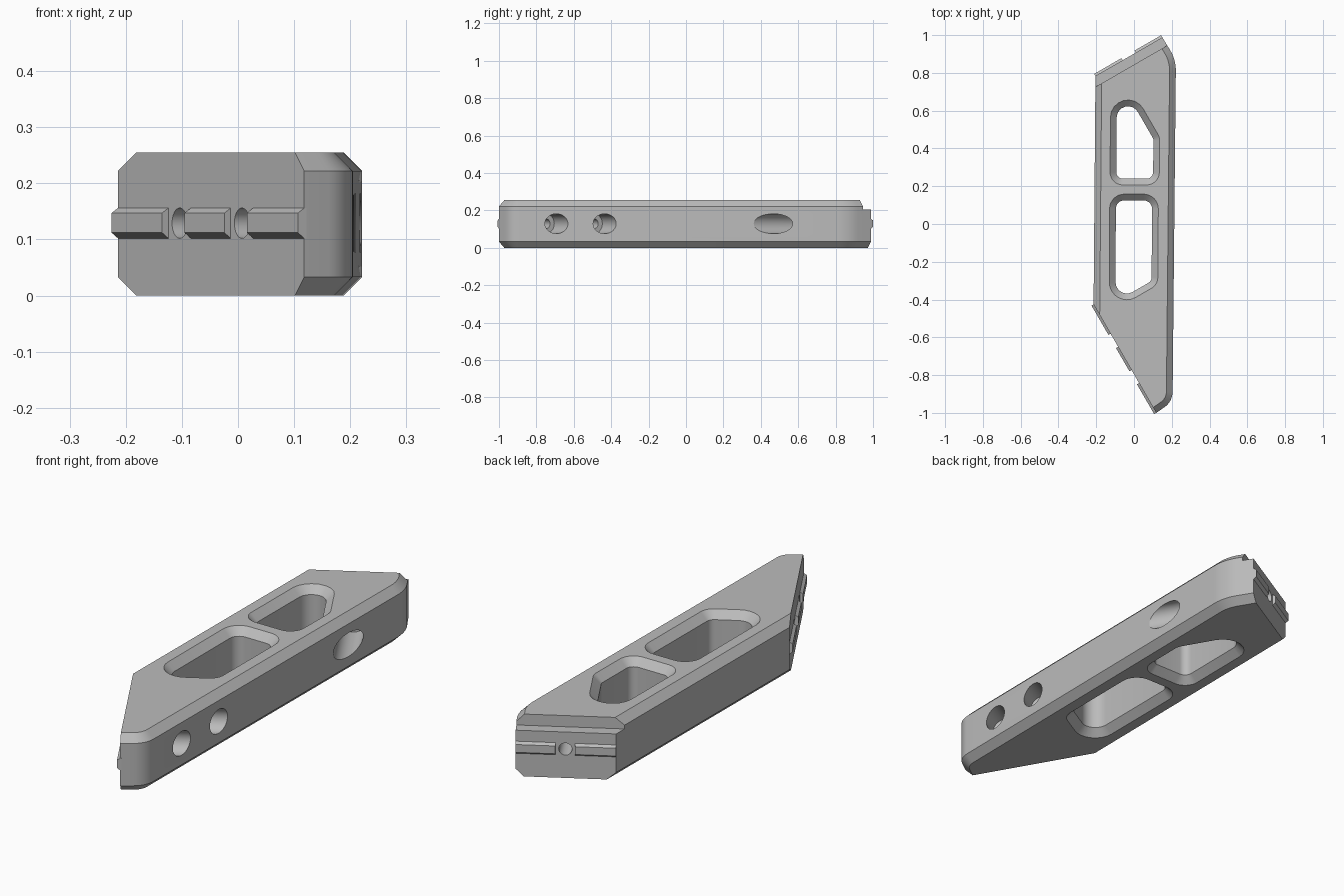
import bpy, bmesh, math
from mathutils import Vector

if "Cube" in bpy.data.objects:
    bpy.data.objects.remove(bpy.data.objects["Cube"], do_unlink=True)

HEIGHT, BEVEL, MID = 0.255, 0.033, 0.129
metal = bpy.data.materials.new("satin grey metal")
metal.use_nodes = True
metal.diffuse_color = (0.5, 0.5, 0.5, 1)
metal.node_tree.nodes["Principled BSDF"].inputs["Base Color"].default_value = (0.5, 0.5, 0.5, 1)


def loft(name, rings):
    """Closed solid through equal-sized rings of points."""
    bm = bmesh.new()
    loops = [[bm.verts.new(p) for p in ring] for ring in rings]
    n = len(loops[0])
    for a, b in zip(loops, loops[1:]):
        for i in range(n):
            j = (i + 1) % n
            bm.faces.new((a[i], a[j], b[j], b[i]))
    bm.faces.new(loops[0][::-1])
    bm.faces.new(loops[-1])
    bmesh.ops.recalc_face_normals(bm, faces=bm.faces)
    mesh = bpy.data.meshes.new(name)
    bm.to_mesh(mesh)
    bm.free()
    mesh.materials.append(metal)
    obj = bpy.data.objects.new(name, mesh)
    bpy.context.collection.objects.link(obj)
    return obj


def rounded(corners, steps=8):
    """Counter-clockwise polygon from (x, y, radius, edge inset); fillets corners."""
    pts = []
    for i, (x, y, r, inset) in enumerate(corners):
        p = Vector((x, y))
        if r == 0:
            pts.append((p, inset))
            continue
        u = (Vector(corners[i - 1][:2]) - p).normalized()
        v = (Vector(corners[(i + 1) % len(corners)][:2]) - p).normalized()
        half = u.angle(v) / 2
        centre = p + (u + v).normalized() * r / math.sin(half)
        start = p + u * r / math.tan(half) - centre
        turn = math.pi - 2 * half
        for k in range(steps + 1):
            a = turn * k / steps
            c, s = math.cos(a), math.sin(a)
            q = Vector((start.x * c - start.y * s, start.x * s + start.y * c))
            pts.append((centre + q, inset))
    return pts


def ring(pts, scale, z):
    """Mitred inset of a polygon by each edge's own amount, at height z."""
    out = []
    for i, (p, inset) in enumerate(pts):
        q, prev_inset = pts[i - 1]
        nxt = pts[(i + 1) % len(pts)][0]
        d1, d2 = (p - q).normalized(), (nxt - p).normalized()
        n1, n2 = Vector((-d1.y, d1.x)), Vector((-d2.y, d2.x))
        a, b = prev_inset * scale, inset * scale
        det = n1.x * n2.y - n1.y * n2.x
        move = Vector(((a * n2.y - b * n1.y) / det, (b * n1.x - a * n2.x) / det))
        out.append((p.x + move.x, p.y + move.y, z))
    return out


def cut(target, cutter):
    cutter.hide_render = True
    mod = target.modifiers.new("cut", "BOOLEAN")
    mod.operation, mod.solver, mod.object = "DIFFERENCE", "EXACT", cutter
    bpy.context.view_layer.objects.active = target
    bpy.ops.object.modifier_apply(modifier=mod.name)
    bpy.data.objects.remove(cutter, do_unlink=True)


# Main body: long bevelled bar with two slanted ends
FRONT, BACK = Vector((-0.214, -0.425, 0)), Vector((0.15, 0.988, 0))
outline = rounded([
    (FRONT.x, FRONT.y, 0, 0),
    (0.118, -1.0, 0, BEVEL),
    (0.204, -0.94, 0.1, BEVEL),
    (0.222, 0.87, 0.21, BEVEL),
    (BACK.x, BACK.y, 0, 0),
    (-0.204, 0.784, 0, BEVEL),
])
body = loft("body", [ring(outline, 1, 0), ring(outline, 0, BEVEL),
                     ring(outline, 0, HEIGHT - BEVEL), ring(outline, 1, HEIGHT)])

# Two lightening windows with bevelled rims
windows = [
    [(-0.098, -0.412, 0.06), (0.093, -0.302, 0.035), (0.096, 0.125, 0.045), (-0.096, 0.125, 0.045)],
    [(-0.094, 0.24, 0.035), (0.101, 0.24, 0.035), (0.103, 0.45, 0.035), (-0.09, 0.784, 0.06)],
]
for corners in windows:
    shape = rounded([(x, y, r, -BEVEL) for x, y, r in corners])
    cut(body, loft("window_cutter", [ring(shape, 1.3, -BEVEL * 0.3), ring(shape, 0, BEVEL),
                                     ring(shape, 0, HEIGHT - BEVEL),
                                     ring(shape, 1.3, HEIGHT + BEVEL * 0.3)]))

# Each end face: start, direction along it, outward normal, length, holes (position, seat depth)
s, c = 0.5, math.sqrt(0.75)
ends = {
    "front": (FRONT, Vector((s, -c, 0)), Vector((-c, -s, 0)), 0.664, [(0.22, 0.245), (0.442, 0.115)]),
    "back": (BACK, Vector((-c, -s, 0)), Vector((-s, c, 0)), 0.409, [(0.202, 0.25)]),
}


def bar(name, origin, along, out, a, b, profile):
    return loft(name, [[origin + along * t + out * n + Vector((0, 0, z)) for n, z in profile]
                       for t in (a, b)])


# Step along the top of the back end
origin, along, out = ends["back"][:3]
cut(body, bar("step_cutter", origin, along, out, -0.2, 0.6,
              [(-0.05, 0.205), (0.1, 0.205), (0.1, 0.4), (-0.05, 0.4)]))

ridge = [(-0.005, 0.102), (0, 0.102), (0.013, 0.112), (0.013, 0.147), (0, 0.156), (-0.005, 0.156)]
for end, (origin, along, out, length, holes) in ends.items():
    # Stepped bolt holes bored square to the end face
    for pos, seat in holes:
        base = origin + along * pos + Vector((0, 0, MID))
        rings = []
        for depth, r in ((-0.05, 0.027), (seat, 0.027), (seat, 0.053), (0.8, 0.053)):
            rings.append([base - out * depth + along * r * math.cos(a) + Vector((0, 0, r * math.sin(a)))
                          for a in (math.tau * k / 32 for k in range(32))])
        cut(body, loft("bolt_hole_cutter", rings))
    # Locating ridges, interrupted around the holes
    stops = [0] + [pos + d for pos, _ in holes for d in (-0.04, 0.04)] + [length]
    for i in range(0, len(stops), 2):
        bar(f"{end}_ridge_{i // 2 + 1}", origin, along, out, stops[i], stops[i + 1], ridge)

# Smooth the rounded walls and keep the machined edges crisp
bpy.ops.object.select_all(action="DESELECT")
body.select_set(True)
bpy.context.view_layer.objects.active = body
bpy.ops.object.shade_smooth_by_angle(angle=math.radians(28))
